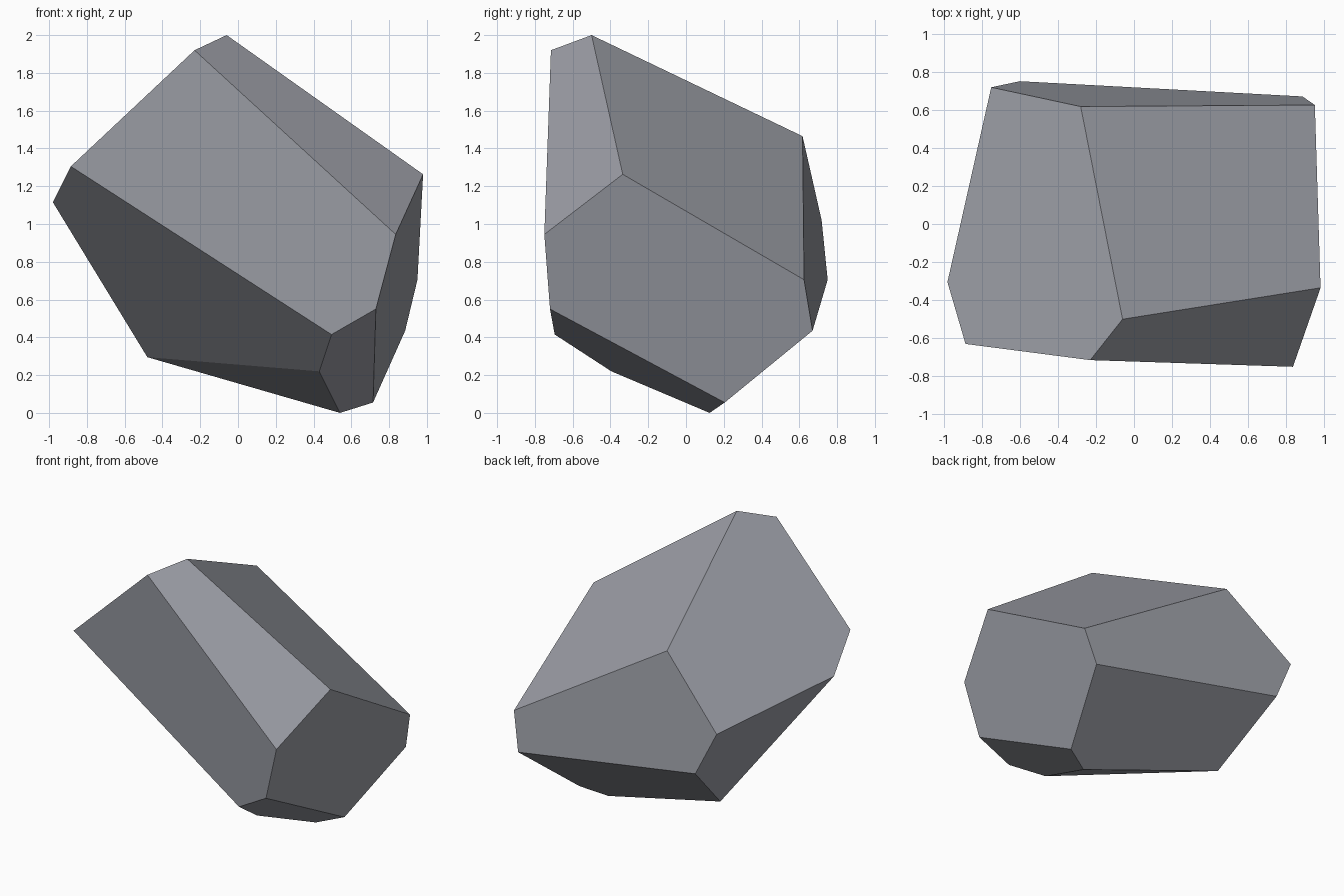
import bpy, bmesh, math

if "Cube" in bpy.data.objects:
    bpy.data.objects.remove(bpy.data.objects["Cube"])

# Rock: a convex boulder wrapped around its corner points
CORNERS = [
    (-0.06, -0.50, 2.00), (-0.23, -0.715, 1.92),                       # top ridge
    (-0.885, -0.63, 1.305), (-0.98, -0.305, 1.115),                    # left end
    (-0.48, 0.29, 0.295), (0.54, 0.125, 0.0), (0.715, 0.205, 0.055),   # underside
    (0.43, -0.395, 0.22), (0.495, -0.695, 0.415), (0.73, -0.72, 0.55), # lower front
    (0.835, -0.75, 0.945), (0.98, -0.335, 1.263),                      # right front
    (0.95, 0.625, 0.705), (0.885, 0.67, 0.435),                        # right back
    (-0.28, 0.617, 1.465), (-0.75, 0.718, 1.02), (-0.60, 0.75, 0.705), # back
]

stone = bpy.data.materials.new("grey stone")
stone.diffuse_color = (0.33, 0.34, 0.38, 1.0)
stone.use_nodes = True
stone.node_tree.nodes["Principled BSDF"].inputs["Base Color"].default_value = stone.diffuse_color

bm = bmesh.new()
for co in CORNERS:
    bm.verts.new(co)
bmesh.ops.convex_hull(bm, input=bm.verts[:])

# Merge nearly coplanar triangles into the flat facets
bmesh.ops.dissolve_limit(bm, angle_limit=math.radians(5),
                         verts=bm.verts[:], edges=bm.edges[:])
bmesh.ops.recalc_face_normals(bm, faces=bm.faces[:])

mesh = bpy.data.meshes.new("rock")
bm.to_mesh(mesh)
bm.free()
mesh.materials.append(stone)
rock = bpy.data.objects.new("rock", mesh)
bpy.context.collection.objects.link(rock)
